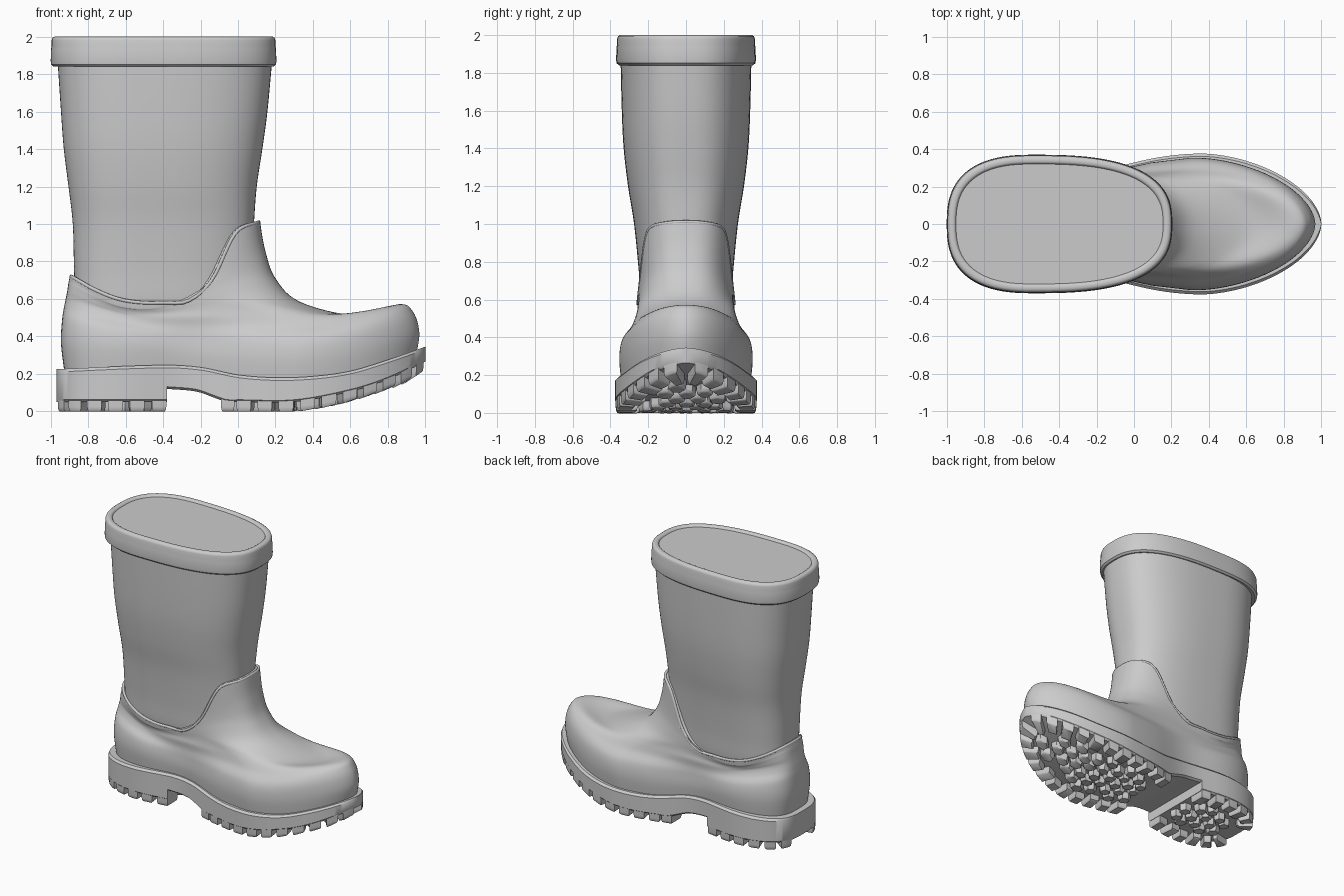
import bpy, bmesh, math, random
from mathutils import Vector

if "Cube" in bpy.data.objects:
    bpy.data.objects.remove(bpy.data.objects["Cube"])

random.seed(4)
N = 112


def curve_fn(xs, zs):
    """Smooth height curve through the given knots."""
    n = len(xs)
    m = []
    for i in range(n):
        a, b = max(i - 1, 0), min(i + 1, n - 1)
        m.append((zs[b] - zs[a]) / (xs[b] - xs[a]))

    def f(x):
        x = min(max(x, xs[0]), xs[-1])
        i = max(k for k in range(n - 1) if xs[k] <= x)
        h = xs[i + 1] - xs[i]
        t = (x - xs[i]) / h
        return ((2*t**3 - 3*t*t + 1) * zs[i] + (t**3 - 2*t*t + t) * h * m[i]
                + (3*t*t - 2*t**3) * zs[i + 1] + (t**3 - t*t) * h * m[i + 1])
    return f


def waist(x):
    """Narrowing of foot and sole under the arch."""
    return 1 - .24 * math.exp(-((x + .25) / .33) ** 2)


def plan(xb, xf, xm, w, nb, nf):
    """Egg outline: two half superellipses meeting at the widest point xm."""
    pts = []
    for i in range(N):
        a = 2 * math.pi * i / N
        c, s = math.cos(a), math.sin(a)
        n, r = (nf, xf - xm) if c >= 0 else (nb, xm - xb)
        x = xm + math.copysign(abs(c) ** (2 / n), c) * r
        y = math.copysign(abs(s) ** (2 / n), s) * w
        pts.append(Vector((x, y, 0)))
    return pts


def finish(name, bm, angle=40):
    bmesh.ops.remove_doubles(bm, verts=bm.verts, dist=1e-5)
    bmesh.ops.recalc_face_normals(bm, faces=bm.faces)
    me = bpy.data.meshes.new(name)
    bm.to_mesh(me)
    bm.free()
    ob = bpy.data.objects.new(name, me)
    bpy.context.collection.objects.link(ob)
    bpy.ops.object.select_all(action='DESELECT')
    ob.select_set(True)
    bpy.context.view_layer.objects.active = ob
    bpy.ops.object.shade_smooth_by_angle(angle=math.radians(angle))


def loft(name, rows, cap=False, angle=40):
    bm = bmesh.new()
    vs = [[bm.verts.new(p) for p in r] for r in rows]
    for a, b in zip(vs, vs[1:]):
        for i in range(N):
            j = (i + 1) % N
            bm.faces.new((a[i], a[j], b[j], b[i]))
    if cap:
        bm.faces.new(vs[-1])
    finish(name, bm, angle)


def smooth_rows(rows, steps):
    """Catmull-Rom rows between the control rows."""
    out = []
    for k in range(len(rows) - 1):
        quad = [rows[min(max(k + d, 0), len(rows) - 1)] for d in (-1, 0, 1, 2)]
        for s in range(steps):
            t = s / steps
            out.append([0.5 * (2*b + (c - a)*t + (2*a - 5*b + 4*c - d)*t*t
                               + (3*b - a - 3*c + d)*t**3)
                        for a, b, c, d in zip(*quad)])
    return out + [rows[-1]]


# Sole height curves: top edge, and the walking surface
sole_top = curve_fn([-.97, -.4, -.2, 0, .2, .4, .6, .8, 1],
                    [.225, .247, .235, .195, .18, .187, .215, .275, .345])
ground = curve_fn([-1, 0, .3, .45, .6, .8, .9, 1],
                  [0, 0, 0, .02, .055, .12, .16, .215])

# Shaft: z, back x, front x, half width
rows = []
for z, xb, xf, w in [(.42, -.80, 0, .19), (.56, -.865, .06, .236), (.75, -.875, .07, .25),
                     (1, -.882, .085, .275), (1.2, -.905, .10, .307), (1.4, -.93, .13, .33),
                     (1.6, -.945, .157, .34), (1.9, -.965, .185, .347)]:
    rows.append([Vector((p.x, p.y, z)) for p in plan(xb, xf, -.5, w, 2.6, 2.6)])
loft("shaft", smooth_rows(rows, 5))

# Cuff with a closed top: z, inset from the outer edge
rows = []
for z, d in [(1.845, .06), (1.84, .015), (1.852, .002), (1.87, 0), (1.935, .002), (1.95, .005),
             (1.98, .005), (1.994, .01), (2, .02), (2, .038), (1.996, .045), (1.987, .05)]:
    rows.append([Vector((p.x, p.y, z)) for p in plan(-1 + d, .205 - d, -.53, .37 - d, 2.6, 2.65)])
loft("cuff", rows, cap=True)

# Foot: back x, front x, widest x, half width, back and front exponent, waist amount,
# heights from back to front
FOOT = [
    (-.925, .95, .3, .345, 3.2, 1.8, 1, None),
    (-.945, .968, .3, .358, 3.2, 1.8, 1, (.36, .33, .29, .30, .42)),
    (-.94, .935, .3, .342, 3.2, 1.85, .9, (.48, .41, .39, .40, .53)),
    (-.93, .86, .25, .29, 3.2, 1.9, .4, (.55, .46, .46, .47, .572)),
    (-.92, .62, .1, .262, 3.2, 2, 0, (.60, .50, .51, .53, .515)),
    (-.912, .33, -.1, .254, 3.2, 2.3, 0, (.64, .53, .535, .59, .585)),
    (-.906, .20, -.3, .255, 2.9, 2.6, 0, (.68, .555, .555, .66, .71)),
    (-.902, .145, -.36, .257, 2.75, 2.7, 0, (.70, .565, .565, .70, .86)),
    (-.898, .118, -.4, .259, 2.7, 2.8, 0, (.72, .65, .60, .58, .58, .59, .70, .95, 1.01)),
]
rows = []
for xb, xf, xm, w, nb, nf, k, zs in FOOT:
    if zs is None:
        h = lambda x: sole_top(x) - .03
    else:
        h = curve_fn([xb + (xf - xb) * i / (len(zs) - 1) for i in range(len(zs))], zs)
    rows.append([Vector((p.x, p.y * (1 - k + k * waist(p.x)), h(p.x)))
                 for p in plan(xb, xf, xm, w, nb, nf)])
seam = rows[-1]
rows = smooth_rows(rows, 6)
rows.append([Vector((-.4 + (p.x + .4) * .88, p.y * .86, p.z + .006)) for p in seam])
loft("foot", rows, angle=50)

# Bead along the seam between foot and shaft
cu = bpy.data.curves.new("seam_bead", 'CURVE')
cu.dimensions = '3D'
cu.bevel_depth = .01
cu.bevel_resolution = 2
sp = cu.splines.new('POLY')
sp.points.add(N - 1)
sp.use_cyclic_u = True
for q, p in zip(sp.points, seam):
    q.co = (-.4 + (p.x + .4) * .985, p.y * .98, p.z, 1)
bpy.context.collection.objects.link(bpy.data.objects.new("seam_bead", cu))


# Sole slabs: strips across the sole outline
def half_width(x):
    if x >= .33:
        n, r = 1.8, (x - .33) / .67
    else:
        n, r = 3.6, (.33 - x) / 1.3
    return .38 * waist(x) * max(0, 1 - min(r, 1) ** n) ** (1 / n)


def slab(name, x0, x1, bottom):
    bm = bmesh.new()
    prev = None
    for i in range(61):
        x = (x0 + x1) / 2 - (x1 - x0) / 2 * math.cos(math.pi * i / 60)
        y = max(half_width(x), .004)
        t, b = sole_top(x), bottom(x)
        r = min(.015, y / 3)
        sec = [(-y + r, t), (y - r, t), (y, t - .015), (y, b + .012), (y - r, b),
               (-y + r, b), (-y, b + .012), (-y, t - .015)]
        ring = [bm.verts.new((x, *c)) for c in sec]
        if prev:
            for k in range(8):
                bm.faces.new((prev[k], prev[(k + 1) % 8], ring[(k + 1) % 8], ring[k]))
        if i in (0, 60):
            bm.faces.new(ring)
        prev = ring
    finish(name, bm, 35)


slab("heel_sole", -.97, -.38, lambda x: .05)
slab("front_sole", -.38, 1, curve_fn([-.38, -.22, -.12, -.06, 0, .3, .6, .8, 1],
                                     [.12, .105, .07, .05, .05, .05, .105, .17, .265]))


# Tread lugs: prisms with rounded undersides
def prism(bm, pts, depth=.09):
    c = sum(pts, Vector()) / len(pts)
    rings = []
    for s, up in ((1, depth), (1, .024), (.95, .008), (.8, 0)):
        rings.append([bm.verts.new((*(c + (p - c) * s).xy, ground(p.x) + up)) for p in pts])
    n = len(pts)
    for a, b in zip(rings, rings[1:]):
        for i in range(n):
            bm.faces.new((a[i], a[(i + 1) % n], b[(i + 1) % n], b[i]))
    bm.faces.new(rings[0])
    bm.faces.new(rings[-1])


# Edge lugs: walk the outline from heel to toe and mirror
edge = []
for i in range(1201):
    x = .015 - .98 * math.cos(math.pi * i / 1200)
    edge.append(Vector((x, max(half_width(x) - .004, 0), 0)))
dist = [0]
for a, b in zip(edge, edge[1:]):
    dist.append(dist[-1] + (b - a).length)


def at(d):
    i = min(range(len(dist)), key=lambda k: abs(dist[k] - d))
    i = min(max(i, 2), len(edge) - 3)
    t = (edge[i + 2] - edge[i - 2]).normalized()
    return edge[i], Vector((t.y, -t.x, 0))


bm = bmesh.new()
pitch, gap = dist[-1] / 19, .036
for k in range(19):
    smp = [at(pitch * k + gap / 2 + (pitch - gap) * j / 3) for j in range(4)]
    if not all(p.x < -.46 or p.x > -.02 for p, n in smp):
        continue
    inner = [p + n * (.09 if k % 2 else .115) for p, n in (smp[3], smp[0])]
    for s in (1, -1):
        prism(bm, [Vector((p.x, p.y * s, 0)) for p in [q for q, n in smp] + inner])
# Lugs either side of the arch
for x0, x1 in ((-.46, -.383), (-.09, -.02)):
    for s in (1, -1):
        y0, y1 = half_width(x0) - .004, half_width(x1) - .004
        prism(bm, [Vector((a, b * s, 0)) for a, b in
                   ((x0, y0), (x1, y1), (x1, y1 - .12), (x0, y0 - .12))])
finish("edge_lugs", bm, 40)

# Inner studs: jittered pebble pattern
bm = bmesh.new()
for i in range(22):
    for j in range(-3, 4):
        x = -.87 + i * .088 + random.uniform(-.012, .012)
        y = (j + (i % 2) * .5) * .105 + random.uniform(-.01, .01)
        if not (x < -.42 or x > -.03) or x > .9 or abs(y) > half_width(x):
            continue
        if min((e - Vector((x, abs(y), 0))).length for e in edge[::8]) < .15:
            continue
        a0, r = random.uniform(0, 1), random.uniform(.043, .05)
        prism(bm, [Vector((x + r * math.cos(a0 + k * math.pi / 3),
                           y + r * math.sin(a0 + k * math.pi / 3), 0)) for k in range(6)], .08)
finish("tread_studs", bm, 40)
